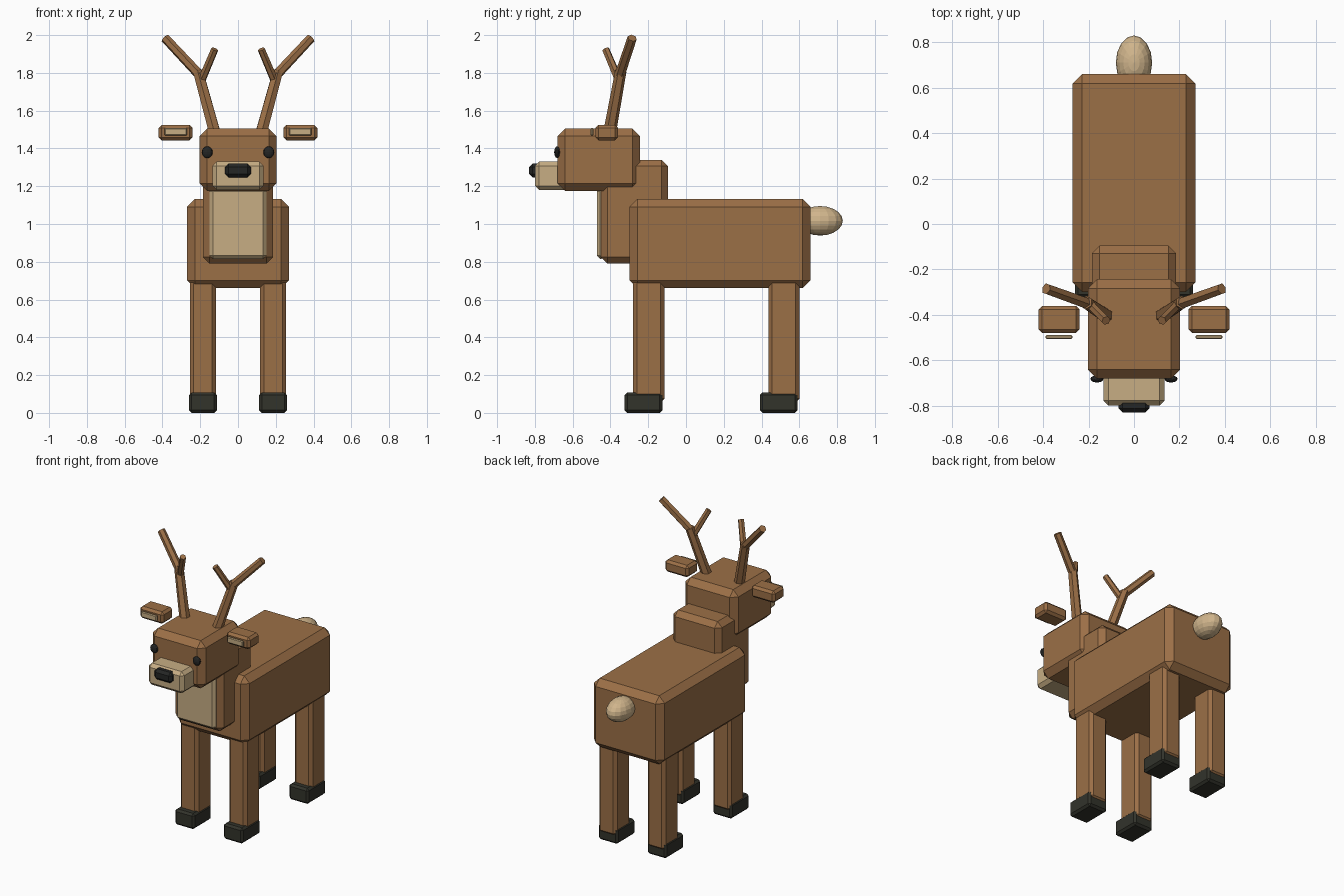
import bpy, bmesh, math
from mathutils import Vector, Matrix

if "Cube" in bpy.data.objects:
    bpy.data.objects.remove(bpy.data.objects["Cube"])


def material(name, rgb):
    m = bpy.data.materials.new(name)
    m.diffuse_color = (*rgb, 1)
    m.use_nodes = True
    m.node_tree.nodes["Principled BSDF"].inputs["Base Color"].default_value = m.diffuse_color
    return m


FUR = material("brown fur", (0.33, 0.16, 0.062))
CREAM = material("cream fur", (0.57, 0.42, 0.23))
TAIL = material("pale tail", (0.63, 0.46, 0.26))
HOOF = material("dark hoof", (0.032, 0.033, 0.024))
BLACK = material("black", (0.018, 0.019, 0.018))


def finish(bm, name, mat):
    mesh = bpy.data.meshes.new(name)
    bm.to_mesh(mesh)
    bm.free()
    mesh.materials.append(mat)
    ob = bpy.data.objects.new(name, mesh)
    bpy.context.collection.objects.link(ob)
    return ob


def box(name, x, y, z, bevel, mat):
    """Chamfered box from (min, max) ranges."""
    bm = bmesh.new()
    bmesh.ops.create_cube(bm, size=1)
    for v in bm.verts:
        v.co = [(a + b) / 2 + c * (b - a) for (a, b), c in zip((x, y, z), v.co)]
    bmesh.ops.bevel(bm, geom=bm.edges[:], offset=bevel, segments=1,
                    affect='EDGES', clamp_overlap=True)
    return finish(bm, name, mat)


def ball(name, centre, radii, mat, seg=16, rings=10):
    bm = bmesh.new()
    bmesh.ops.create_uvsphere(bm, u_segments=seg, v_segments=rings, radius=1)
    bmesh.ops.transform(bm, verts=bm.verts, matrix=Matrix.Translation(centre) @ Matrix.Diagonal((*radii, 1)))
    return finish(bm, name, mat)


def rod(name, a, b, r1, r2, mat):
    """Tapered six-sided rod between two points."""
    a, b = Vector(a), Vector(b)
    d = b - a
    bm = bmesh.new()
    bmesh.ops.create_cone(bm, cap_ends=True, segments=6, radius1=r1, radius2=r2, depth=d.length)
    rot = d.to_track_quat('Z', 'Y').to_matrix().to_4x4()
    bmesh.ops.transform(bm, verts=bm.verts, matrix=Matrix.Translation((a + b) / 2) @ rot)
    return finish(bm, name, mat)


def sides(x0, x1, s):
    return tuple(sorted((x0 * s, x1 * s)))


# Body, neck and chest bib
box("body", (-0.27, 0.27), (-0.30, 0.66), (0.66, 1.133), 0.042, FUR)
box("neck", (-0.185, 0.185), (-0.45, -0.095), (0.79, 1.34), 0.034, FUR)
box("chest_bib", (-0.15, 0.15), (-0.472, -0.43), (0.815, 1.19), 0.018, CREAM)

# Head, muzzle, nose and tail
box("head", (-0.203, 0.203), (-0.68, -0.243), (1.175, 1.505), 0.04, FUR)
box("muzzle", (-0.135, 0.135), (-0.80, -0.62), (1.18, 1.33), 0.022, CREAM)
box("nose", (-0.068, 0.068), (-0.83, -0.77), (1.247, 1.32), 0.018, BLACK)
ball("tail", (0, 0.71, 1.017), (0.08, 0.12, 0.078), TAIL)

for s, side in ((1, "left"), (-1, "right")):
    # Eyes
    ball(side + "_eye", (0.163 * s, -0.682, 1.38), (0.029, 0.016, 0.031), BLACK, 12, 8)
    # Ears with pale inner pads
    box(side + "_ear", sides(0.24, 0.42, s), (-0.48, -0.36), (1.443, 1.525), 0.016, FUR)
    box(side + "_inner_ear", sides(0.27, 0.39, s), (-0.506, -0.489), (1.468, 1.508), 0.005, CREAM)
    # Antlers: stem, outer branch and inner tine
    rod(side + "_antler_stem", (0.122 * s, -0.405, 1.48), (0.212 * s, -0.345, 1.81), 0.034, 0.030, FUR)
    rod(side + "_antler_branch", (0.20 * s, -0.352, 1.785), (0.387 * s, -0.285, 1.985), 0.027, 0.025, FUR)
    rod(side + "_antler_tine", (0.193 * s, -0.355, 1.76), (0.123 * s, -0.425, 1.925), 0.022, 0.020, FUR)
    # Legs and hooves
    for y, end in ((0, "front"), (0.716, "back")):
        box(f"{end}_{side}_leg", sides(0.117, 0.255, s), (y - 0.28, y - 0.115), (0.055, 0.72), 0.02, FUR)
        box(f"{end}_{side}_hoof", sides(0.112, 0.26, s), (y - 0.325, y - 0.125), (0.0, 0.108), 0.014, HOOF)
